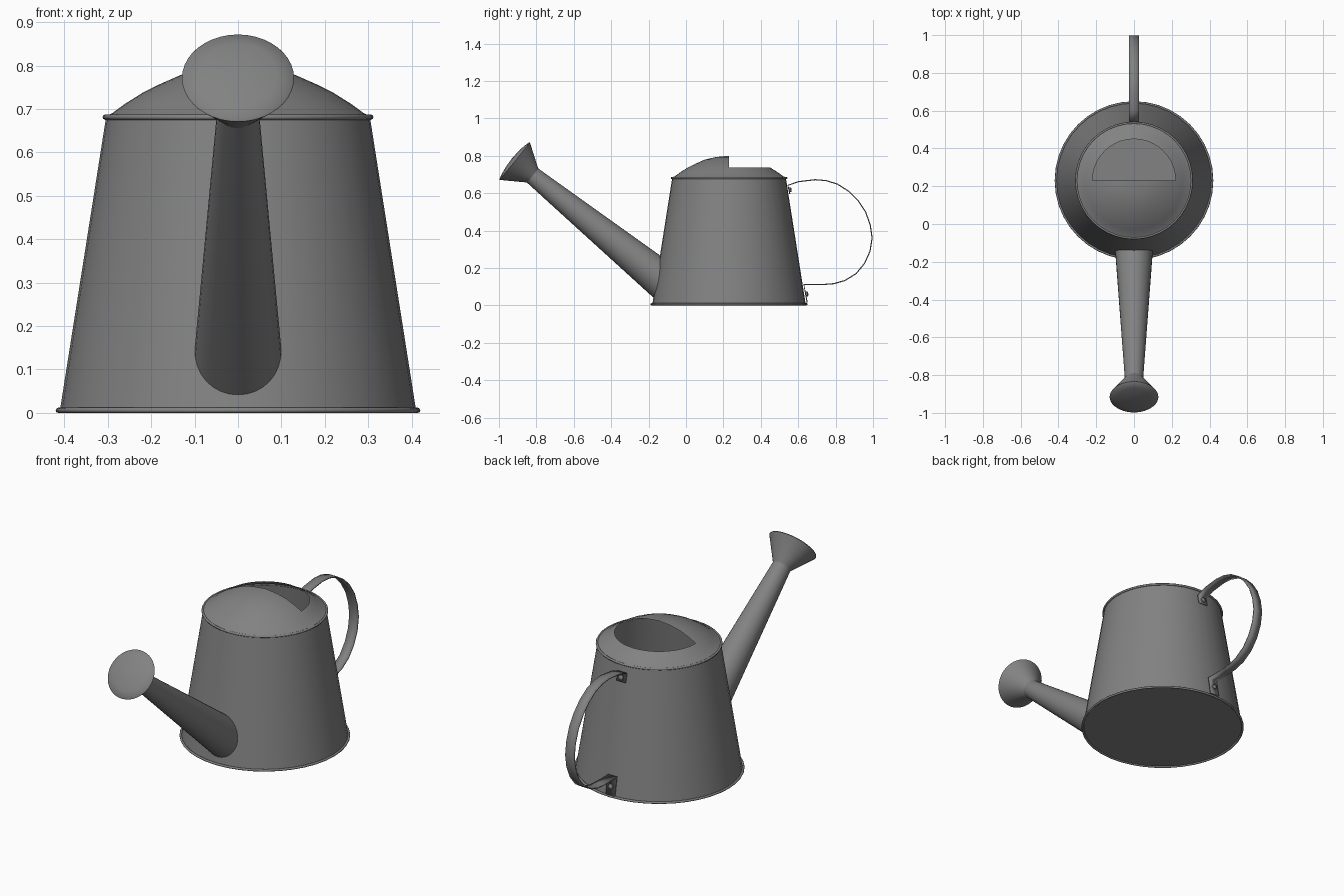
import bpy, bmesh, math
from mathutils import Vector, Matrix

if "Cube" in bpy.data.objects:
    bpy.data.objects.remove(bpy.data.objects["Cube"])

metal = bpy.data.materials.new("grey_metal")
metal.diffuse_color = (0.22, 0.225, 0.22, 1)
metal.use_nodes = True
metal.node_tree.nodes["Principled BSDF"].inputs["Base Color"].default_value = metal.diffuse_color

CY = 0.23                      # body axis position along y
SEG = 40


def body_radius(z):
    return 0.411 - (0.411 - 0.304) * z / 0.68


def finish(name, bm, angle=35):
    me = bpy.data.meshes.new(name)
    bmesh.ops.remove_doubles(bm, verts=bm.verts, dist=1e-5)
    bm.to_mesh(me)
    bm.free()
    me.materials.append(metal)
    me.shade_smooth()
    me.set_sharp_from_angle(angle=math.radians(angle))
    ob = bpy.data.objects.new(name, me)
    bpy.context.collection.objects.link(ob)
    return ob


def lathe(profile, matrix, closed=False, seg=SEG):
    """Revolve (radius, height) points about the local z axis."""
    bm = bmesh.new()
    rings = [[bm.verts.new(matrix @ Vector((r * math.cos(2 * math.pi * i / seg),
                                            r * math.sin(2 * math.pi * i / seg), h)))
              for i in range(seg)] if r > 0 else [bm.verts.new(matrix @ Vector((0, 0, h)))] * seg
             for r, h in profile]
    pairs = list(zip(rings, rings[1:])) + ([(rings[-1], rings[0])] if closed else [])
    for a, b in pairs:
        for i in range(seg):
            j = (i + 1) % seg
            bm.faces.new(list(dict.fromkeys((a[i], a[j], b[j], b[i]))))
    return bm


def axis_matrix(origin, direction):
    return Matrix.Translation(origin) @ direction.to_track_quat('Z', 'Y').to_matrix().to_4x4()


upright = Matrix.Translation((0, CY, 0))

# Tapered body with closed floor
finish("body", lathe([(0, 0.006), (body_radius(0.006), 0.006), (body_radius(0.68), 0.68)], upright))


# Rolled rims at the base and shoulder
def rim(name, radius, z, tube):
    ring = [(radius + tube * math.cos(a), z + tube * math.sin(a))
            for a in (k * math.pi / 4 for k in range(8))]
    finish(name, lathe(ring, upright, closed=True), 60)


rim("base_rim", 0.414, 0.006, 0.006)
rim("shoulder_rim", 0.306, 0.681, 0.006)

# Domed lid with the rear half of its crown cut open
dome = lathe([(0.304, 0.684), (0.29, 0.69), (0.26, 0.712), (0.22, 0.737), (0.18, 0.757),
              (0.13, 0.779), (0.07, 0.793), (0, 0.80)], upright)
opening = [f for f in dome.faces
           if f.calc_center_median().y > CY and f.calc_center_median().z > 0.738]
bmesh.ops.delete(dome, geom=opening, context='FACES')
finish("domed_lid", dome)

# Spout, trimmed where it meets the body wall
tip = Vector((0, -0.825, 0.698))
direction = Vector((0, -0.778, 0.628)).normalized()
frame = axis_matrix(tip, direction)
bm = bmesh.new()
lower, upper = [], []
for i in range(32):
    a = 2 * math.pi * i / 32
    unit = Vector((math.cos(a), math.sin(a), 0))
    end = frame @ (unit * 0.048)
    root = frame @ (unit * 0.104 - Vector((0, 0, 0.95)))
    lo, hi = 0.0, 1.0
    for _ in range(30):
        mid = (lo + hi) / 2
        p = end.lerp(root, mid)
        if math.hypot(p.x, p.y - CY) > body_radius(p.z):
            lo = mid
        else:
            hi = mid
    upper.append(bm.verts.new(end))
    lower.append(bm.verts.new(end.lerp(root, hi)))
for i in range(32):
    j = (i + 1) % 32
    bm.faces.new((lower[i], lower[j], upper[j], upper[i]))
finish("spout", bm, 60)

# Flared sprinkler head with a gently domed face
finish("sprinkler_head", lathe([(0.046, -0.012), (0.052, 0.0), (0.126, 0.112), (0.129, 0.116),
                                (0.126, 0.12), (0.09, 0.129), (0.045, 0.135), (0, 0.137)],
                               frame), 50)

# Strap handle: both ends fold down flat against the body
W = 0.027
loop = [(0.545, 0.642), (0.60, 0.661), (0.69, 0.672), (0.75, 0.667), (0.81, 0.648),
        (0.87, 0.61), (0.92, 0.56), (0.96, 0.5), (0.985, 0.43), (0.995, 0.36),
        (0.984, 0.29), (0.955, 0.225), (0.91, 0.17), (0.85, 0.133), (0.79, 0.116),
        (0.74, 0.112), (0.63, 0.112)]
path = [(0.555, 0.595)] + loop + [(0.648, 0.014)]
bm = bmesh.new()
rows = [[bm.verts.new((x, y, z)) for x in (-W, W)] for y, z in path]
for a, b in zip(rows, rows[1:]):
    bm.faces.new((a[0], a[1], b[1], b[0]))
bmesh.ops.recalc_face_normals(bm, faces=bm.faces)
strap = finish("handle_strap", bm, 40)
solid = strap.modifiers.new("thickness", 'SOLIDIFY')
solid.thickness = 0.006
solid.offset = 0

# Rivets that fix the handle to the body
out = Vector((0, 1, 0.157)).normalized()
for name, y, z in (("upper_rivet", 0.551, 0.617), ("lower_rivet", 0.64, 0.06)):
    finish(name, lathe([(0.013, 0), (0.013, 0.009), (0.008, 0.013), (0, 0.014)],
                       axis_matrix(Vector((0, y, z)), out), seg=16))
